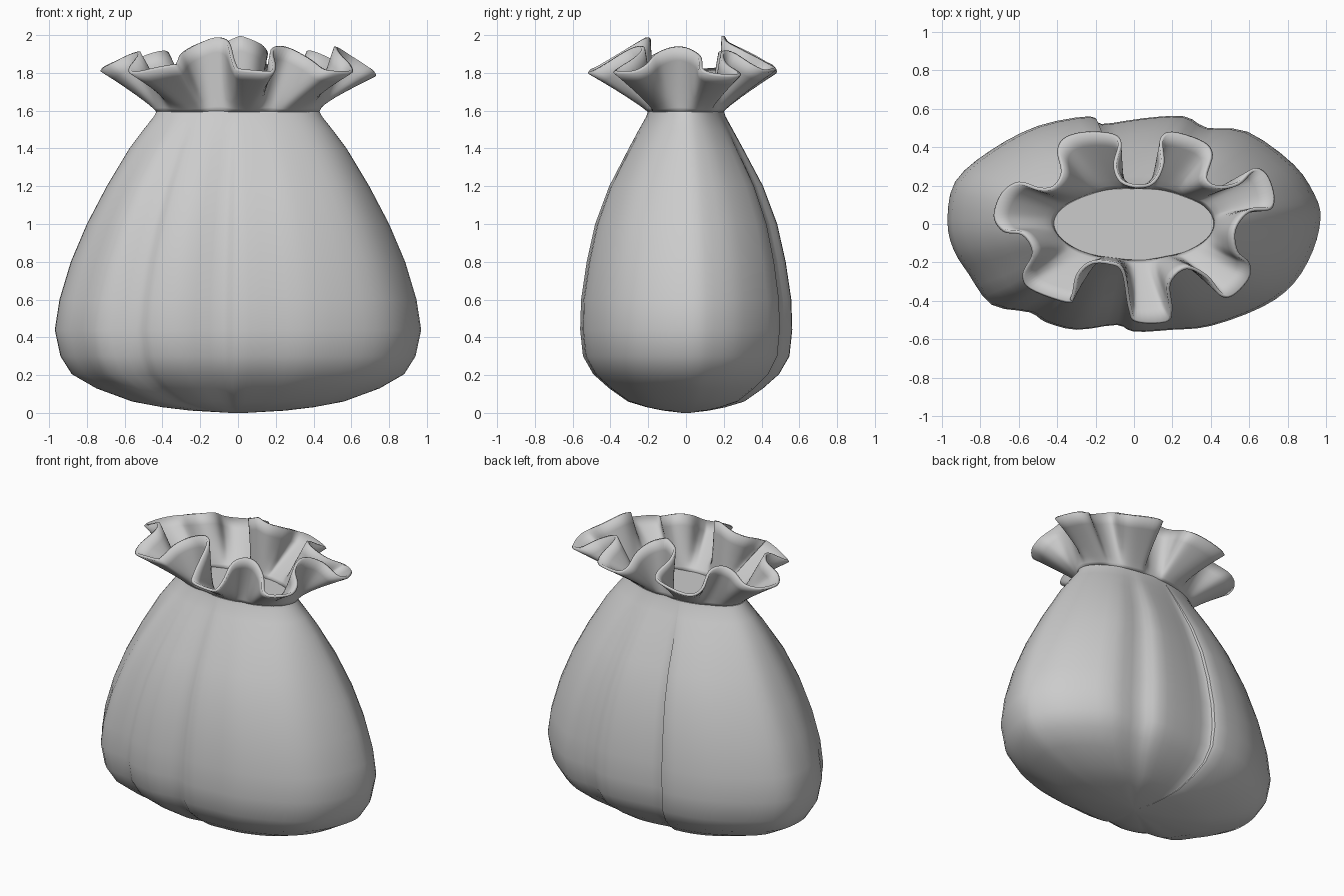
import bpy, math
from mathutils import Vector

if "Cube" in bpy.data.objects:
    bpy.data.objects.remove(bpy.data.objects["Cube"])


def closed_curve(pts, per):
    """Smooth closed Catmull-Rom loop through 2D points."""
    n, out = len(pts), []
    for i in range(n):
        a, b, c, d = (Vector(pts[(i + k) % n]) for k in (-1, 0, 1, 2))
        for s in range(per):
            t = s / per
            out.append(0.5 * (2 * b + (c - a) * t + (2 * a - 5 * b + 4 * c - d) * t * t
                              + (3 * b - a - 3 * c + d) * t ** 3))
    return out


def loft(name, rings, cap_ends):
    """Skin a stack of equal rings, optionally closing both ends."""
    n = len(rings[0])
    verts = [v for r in rings for v in r]
    faces = [(k * n + i, k * n + (i + 1) % n, (k + 1) * n + (i + 1) % n, (k + 1) * n + i)
             for k in range(len(rings) - 1) for i in range(n)]
    if cap_ends:
        faces.append(tuple(reversed(range(n))))
        faces.append(tuple(range(len(verts) - n, len(verts))))
    me = bpy.data.meshes.new(name)
    me.from_pydata(verts, [], faces)
    ob = bpy.data.objects.new(name, me)
    bpy.context.collection.objects.link(ob)
    return ob


def smooth(ob, deg):
    bpy.ops.object.select_all(action='DESELECT')
    ob.select_set(True)
    bpy.context.view_layer.objects.active = ob
    bpy.ops.object.shade_smooth_by_angle(angle=math.radians(deg))


NECK_X, NECK_Y, NECK_Z = 0.43, 0.20, 1.6

# Sack body: loosely folded plan outline scaled along a height profile
outline = [(0.97, 0.03), (0.94, 0.15), (0.83, 0.31), (0.59, 0.48), (0.38, 0.50),
           (0.26, 0.56), (0.05, 0.55), (-0.17, 0.52), (-0.23, 0.56), (-0.5, 0.51),
           (-0.75, 0.38), (-0.93, 0.22), (-0.97, 0.02), (-0.94, -0.13), (-0.86, -0.26),
           (-0.74, -0.42), (-0.54, -0.46), (-0.46, -0.51), (-0.3, -0.55), (-0.09, -0.525),
           (0.0, -0.56), (0.2, -0.55), (0.4, -0.53), (0.67, -0.43), (0.83, -0.31),
           (0.93, -0.14)]
profile = [(0.0, 0.04, 0.02), (0.012, 0.25, 0.12), (0.03, 0.40, 0.21), (0.06, 0.56, 0.31),
           (0.13, 0.75, 0.41), (0.205, 0.88, 0.495), (0.30, 0.94, 0.55), (0.44, 0.97, 0.565),
           (0.6, 0.945, 0.56), (0.8, 0.885, 0.53), (1.0, 0.80, 0.485), (1.2, 0.695, 0.41),
           (1.4, 0.575, 0.305), (1.5, 0.50, 0.25), (1.57, 0.445, 0.21),
           (NECK_Z, NECK_X, NECK_Y)]
plan = [Vector((p.x / 0.97, p.y / 0.565)) for p in closed_curve(outline, 3)]
rings = []
for z, sx, sy in profile:
    w = min(1, max(0, (z - 1.3) / 0.3))
    ring = []
    for p in plan:
        q = p.lerp(p.normalized(), w)
        ring.append((q.x * sx, q.y * sy, z))
    rings.append(ring)
body = loft("sack_body", rings, True)
smooth(body, 40)

# Ruffled collar: wavy rim joined down to the gathered neck
rim_pts = [(-0.03, -0.44), (0.01, -0.51), (0.17, -0.51), (0.2, -0.44), (0.19, -0.31),
           (0.27, -0.235), (0.37, -0.28), (0.45, -0.375), (0.52, -0.37), (0.60, -0.28),
           (0.60, -0.20), (0.54, -0.14), (0.53, -0.03), (0.60, 0.06), (0.71, 0.075),
           (0.73, 0.15), (0.69, 0.26), (0.62, 0.29), (0.54, 0.22), (0.44, 0.20),
           (0.38, 0.24), (0.41, 0.36), (0.36, 0.43), (0.2, 0.48), (0.135, 0.44),
           (0.14, 0.32), (0.10, 0.23), (0.03, 0.205), (-0.06, 0.23), (-0.09, 0.31),
           (-0.065, 0.42), (-0.11, 0.47), (-0.25, 0.48), (-0.36, 0.45), (-0.40, 0.38),
           (-0.38, 0.27), (-0.42, 0.20), (-0.49, 0.19), (-0.60, 0.22), (-0.69, 0.16),
           (-0.73, 0.04), (-0.68, -0.04), (-0.58, -0.06), (-0.53, -0.15), (-0.58, -0.26),
           (-0.54, -0.34), (-0.35, -0.41), (-0.31, -0.38), (-0.285, -0.27),
           (-0.22, -0.21), (-0.13, -0.21), (-0.065, -0.25)]
rim = closed_curve(rim_pts, 5)
n = len(rim)
dirs = [Vector((p.x / NECK_X, p.y / NECK_Y)).normalized() for p in rim]
neck = []
for i in range(n):
    d = sum((dirs[(i + k) % n] for k in range(-12, 13)), Vector((0, 0))).normalized()
    neck.append(Vector((d.x * NECK_X, d.y * NECK_Y)))
rings = []
for t in (0, 0.08, 0.2, 0.4, 0.6, 0.8, 1):
    ring = []
    for p, q in zip(rim, neck):
        flare = (p - q).length
        top = 2.0 - 0.62 * min(flare, 0.36)
        xy = q.lerp(p, t ** 1.12)
        ring.append((xy.x, xy.y, NECK_Z - 0.01 + (top - NECK_Z + 0.01) * t))
    rings.append(ring)
collar = loft("ruffled_collar", rings, False)
thick = collar.modifiers.new("cloth_thickness", 'SOLIDIFY')
thick.thickness = 0.018
thick.offset = -1
smooth(collar, 50)
